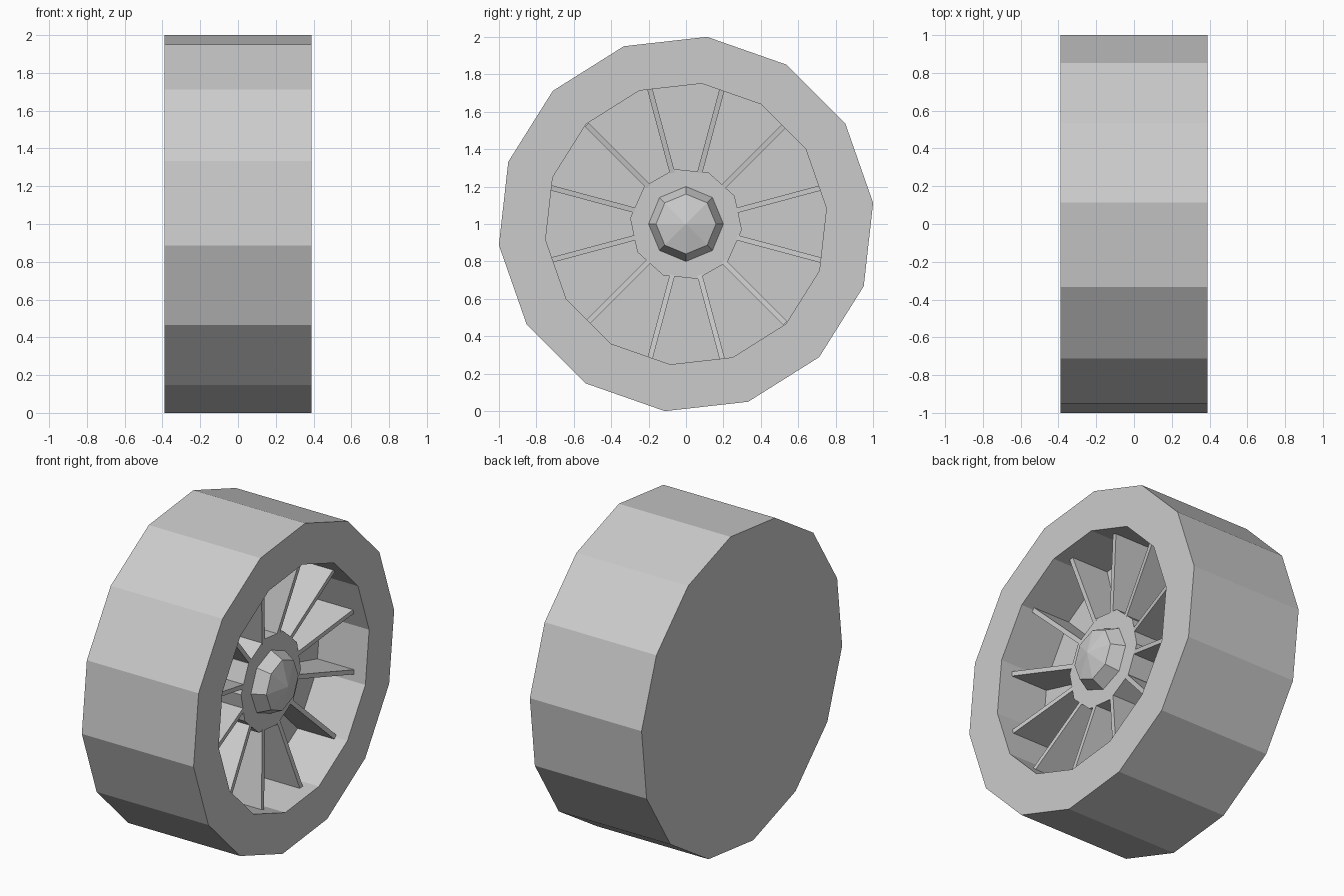
import bpy, bmesh, math
from mathutils import Matrix

if "Cube" in bpy.data.objects:
    bpy.data.objects.remove(bpy.data.objects["Cube"])

CENTRE_Z = 1.0


def make(name, bm):
    bmesh.ops.recalc_face_normals(bm, faces=bm.faces)
    me = bpy.data.meshes.new(name)
    bm.to_mesh(me)
    bm.free()
    ob = bpy.data.objects.new(name, me)
    ob.location.z = CENTRE_Z
    bpy.context.collection.objects.link(ob)
    return ob


def lathe(name, profile, sides, offset_deg):
    """Revolve (x, radius) points about the x axis; ends closed by a flat cap or an apex."""
    bm = bmesh.new()
    rings = []
    for x, r in profile:
        if r == 0:
            rings.append([bm.verts.new((x, 0, 0))])
            continue
        ring = []
        for i in range(sides):
            a = math.radians(offset_deg) + math.tau * i / sides
            ring.append(bm.verts.new((x, r * math.cos(a), r * math.sin(a))))
        rings.append(ring)
    for a, b in zip(rings, rings[1:]):
        for i in range(sides):
            j = (i + 1) % sides
            if len(b) == 1:
                bm.faces.new((a[i], a[j], b[0]))
            else:
                bm.faces.new((a[i], a[j], b[j], b[i]))
    for ring in (rings[0], rings[-1]):
        if len(ring) > 1:
            bm.faces.new(ring)
    return make(name, bm)


# Tyre: solid back, recessed well on the +x side
R = 1.0063
FLOOR = 0.05
lathe("tyre", [(-0.39, R), (0.39, R), (0.39, 0.755), (FLOOR, 0.755)], 14, 180 / 28)

# Hub drum standing on the well floor
lathe("hub", [(FLOOR, 0.30), (0.23, 0.30)], 10, -6)

# Faceted hub cap
lathe("hub_cap", [(0.23, 0.20), (0.31, 0.16), (0.35, 0)], 8, 0)

# Twelve thin blade spokes, front edge sloping out towards the rim
bm = bmesh.new()
side = [(FLOOR, 0.27), (0.228, 0.27), (0.308, 0.75), (FLOOR, 0.75)]
half = 0.014
for k in range(12):
    rot = Matrix.Rotation(math.radians(15 + 30 * k), 4, 'X')
    left = [bm.verts.new((x, r, -half)) for x, r in side]
    right = [bm.verts.new((x, r, half)) for x, r in side]
    bm.faces.new(left)
    bm.faces.new(right[::-1])
    for i in range(4):
        j = (i + 1) % 4
        bm.faces.new((left[j], left[i], right[i], right[j]))
    bmesh.ops.transform(bm, matrix=rot, verts=left + right)
make("spokes", bm)
